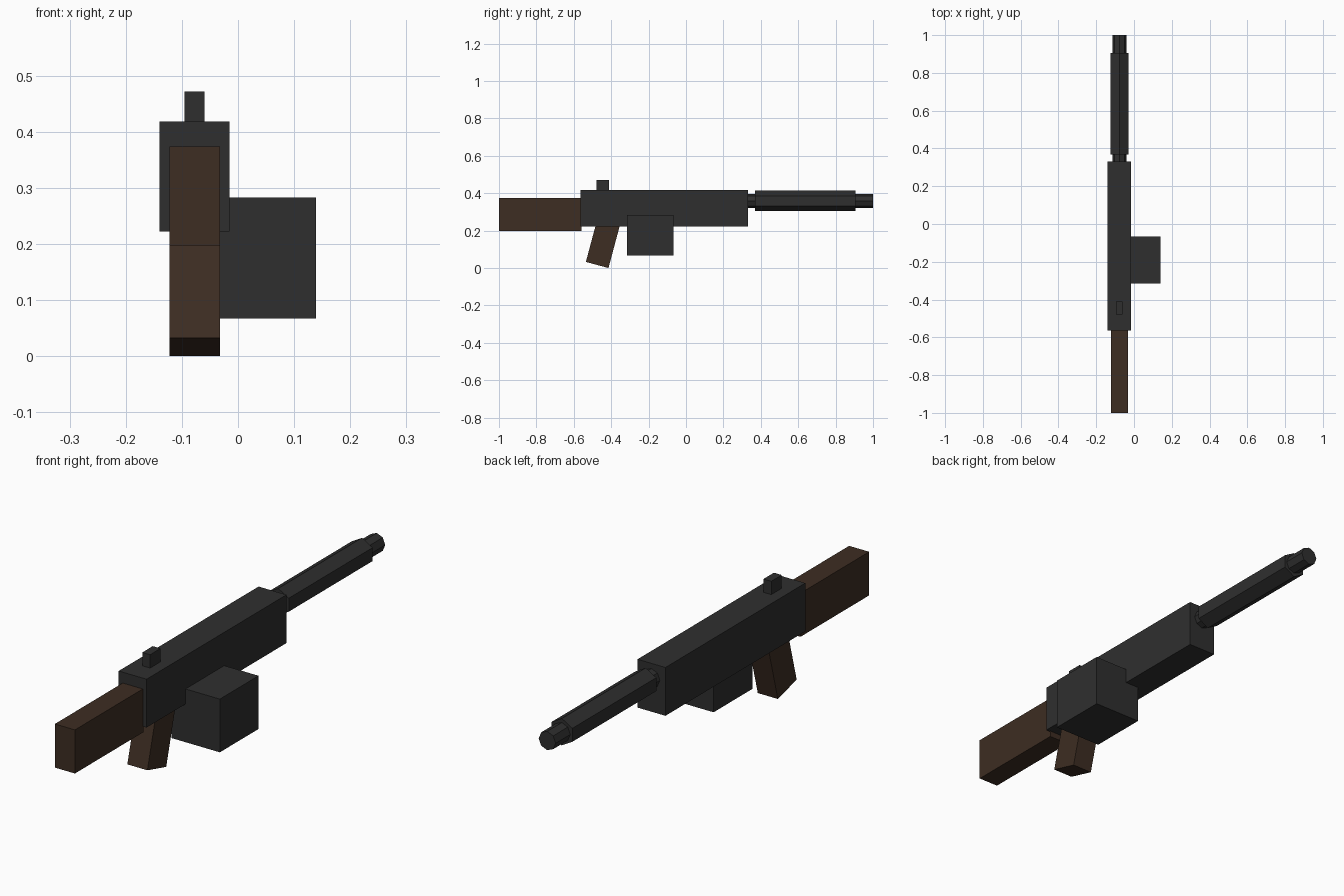
import bpy
import math
from mathutils import Matrix, Vector

if "Cube" in bpy.data.objects:
    bpy.data.objects.remove(bpy.data.objects["Cube"])


def material(name, rgb):
    m = bpy.data.materials.new(name)
    m.diffuse_color = (*rgb, 1)
    m.use_nodes = True
    m.node_tree.nodes["Principled BSDF"].inputs["Base Color"].default_value = m.diffuse_color
    return m


METAL = material("dark_metal", (0.028, 0.028, 0.028))
WOOD = material("brown_wood", (0.047, 0.026, 0.016))
AXIS_X = -0.077   # centre line of the barrel and receiver
AXIS_Z = 0.359


def box(name, lo, hi, mat):
    lo, hi = Vector(lo), Vector(hi)
    bpy.ops.mesh.primitive_cube_add(size=1)
    ob = bpy.context.object
    ob.name = name
    size = hi - lo
    ob.data.transform(Matrix.Diagonal((*size, 1)))
    ob.location = (lo + hi) / 2
    ob.data.materials.append(mat)
    return ob


def tube(name, radius, sides, y0, y1, mat):
    bpy.ops.mesh.primitive_cylinder_add(vertices=sides, radius=radius, depth=y1 - y0)
    ob = bpy.context.object
    ob.name = name
    # lay along y, keeping a vertex at the top
    ob.data.transform(Matrix.Rotation(math.radians(90), 4, 'X'))
    ob.location = (AXIS_X, (y0 + y1) / 2, AXIS_Z)
    ob.data.materials.append(mat)
    return ob


# Main body and stock
box("receiver", (-0.14, -0.565, 0.222), (-0.015, 0.332, 0.418), METAL)
box("stock", (-0.122, -1.0, 0.197), (-0.032, -0.56, 0.374), WOOD)

# Side ammunition box and rear sight
box("ammo_box", (-0.077, -0.315, 0.067), (0.139, -0.067, 0.283), METAL)
box("rear_sight", (-0.095, -0.478, 0.40), (-0.06, -0.411, 0.472), METAL)

# Slanted grip, top end buried in the receiver
grip = box("grip", (-0.122, -0.0625, 0.0), (-0.032, 0.0625, 0.27), WOOD)
grip.rotation_euler.x = math.radians(-15)
half = 0.135
grip.location = (AXIS_X, -0.475 + half * math.sin(math.radians(15)),
                 0.0165 + half * math.cos(math.radians(15)))

# Barrel and hexagonal handguard
tube("barrel", 0.038, 8, 0.30, 1.0, METAL)
tube("handguard", 0.0545, 6, 0.368, 0.906, METAL)
